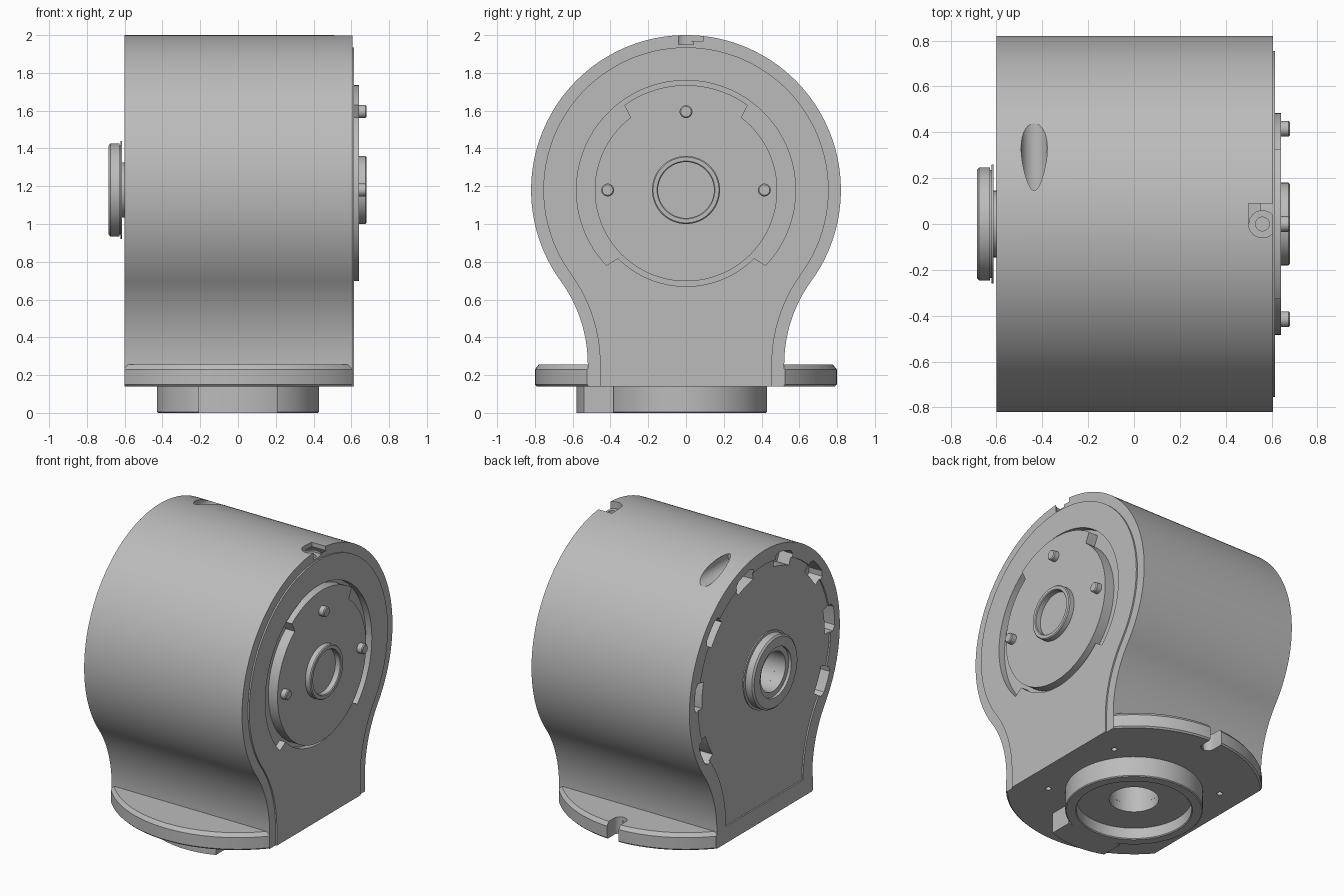
import bpy, bmesh
from math import cos, sin, pi, radians, sqrt, acos
from mathutils import Vector

cube = bpy.data.objects.get("Cube")
if cube:
    bpy.data.objects.remove(cube, do_unlink=True)

grey = bpy.data.materials.new("machined grey")
grey.use_nodes = True
GREY = (0.5, 0.5, 0.5, 1)
grey.diffuse_color = GREY
grey.node_tree.nodes["Principled BSDF"].inputs["Base Color"].default_value = GREY

AXIS_Z = 1.18      # height of the main shaft axis
X0, X1 = -0.6, 0.605


def finish(name, bm):
    bmesh.ops.remove_doubles(bm, verts=bm.verts, dist=1e-5)
    bmesh.ops.recalc_face_normals(bm, faces=bm.faces)
    me = bpy.data.meshes.new(name)
    bm.to_mesh(me)
    bm.free()
    me.materials.append(grey)
    ob = bpy.data.objects.new(name, me)
    bpy.context.collection.objects.link(ob)
    return ob


def prism(name, outline, a, b, place):
    """Extrude a 2D outline from a to b; place maps (u, v, w) to a point."""
    bm = bmesh.new()
    bottom = [bm.verts.new(place(u, v, a)) for u, v in outline]
    top = [bm.verts.new(place(u, v, b)) for u, v in outline]
    bm.faces.new(bottom)
    bm.faces.new(top)
    n = len(outline)
    for i in range(n):
        j = (i + 1) % n
        bm.faces.new((bottom[i], bottom[j], top[j], top[i]))
    return finish(name, bm)


def along_x(u, v, w):
    return Vector((w, u, v + AXIS_Z))


def along_y(u, v, w):
    return Vector((u, w, v))


def along_z(u, v, w):
    return Vector((u, v, w))


def lathe(name, profile, place, steps=96):
    """Revolve a closed (radius, height) profile."""
    bm = bmesh.new()
    rings = [[bm.verts.new(place(r * cos(2 * pi * k / steps), r * sin(2 * pi * k / steps), h))
              for k in range(steps)] for r, h in profile]
    for i in range(len(rings)):
        p, q = rings[i - 1], rings[i]
        if profile[i - 1][0] == profile[i][0] == 0:
            continue
        for k in range(steps):
            m = (k + 1) % steps
            bm.faces.new((p[k], p[m], q[m], q[k]))
    return finish(name, bm)


def circle(r, cu=0, cv=0, steps=48):
    return [(cu + r * cos(2 * pi * k / steps), cv + r * sin(2 * pi * k / steps)) for k in range(steps)]


def rect(u0, u1, v0, v1):
    return [(u0, v0), (u1, v0), (u1, v1), (u0, v1)]


def boolean(ob, cutters, operation="DIFFERENCE"):
    bpy.context.view_layer.objects.active = ob
    for c in cutters:
        c.hide_render = True
        mod = ob.modifiers.new("cut", "BOOLEAN")
        mod.operation, mod.object, mod.solver = operation, c, "EXACT"
        bpy.ops.object.modifier_apply(modifier=mod.name)


def keyhole(inset, foot):
    """Round head flowing through a fillet into a straight neck."""
    R, neck = 0.82, 0.52
    a = radians(36)
    rf = (R * cos(a) - neck) / (1 - cos(a))
    cu, cv = (R + rf) * cos(a), -(R + rf) * sin(a)
    right = [(neck - inset, foot - AXIS_Z)]
    for k in range(17):
        t = pi - a * k / 16
        right.append((cu + (rf + inset) * cos(t), cv + (rf + inset) * sin(t)))
    for k in range(1, 61):
        t = -a + (pi / 2 + a) * k / 60
        right.append(((R - inset) * cos(t), (R - inset) * sin(t)))
    return right + [(-u, v) for u, v in reversed(right[:-1])]


def stepped_disc(radius_at):
    """Disc whose radius depends on the angle away from straight up."""
    return [(radius_at(abs(d)) * sin(radians(d)), radius_at(abs(d)) * cos(radians(d)))
            for d in [k * 1.5 - 180 for k in range(240)]]


# Main housing with its slightly proud cover on the +x end
housing = prism("housing", keyhole(0, 0.14), X0, X1, along_x)
cover = prism("end_cover", keyhole(0.065, 0.14), 0.55, 0.615, along_x)
pocket = prism("cutter_pocket", stepped_disc(lambda d: 0.58 if d < 135 else 0.51), 0.57, 0.7, along_x)
bore = prism("cutter_bore", circle(0.155), -0.1, 0.4, along_z)
shaft_bore = prism("cutter_shaft_bore", circle(0.135), -0.8, -0.2, along_x)
cuts = [pocket, bore, shaft_bore]
cuts.append(prism("cutter_back_face", keyhole(0.1, 0), -0.7, X0 + 0.01, along_x))

# Vent slots around the -x rim
for side in (-1, 1):
    for deg in (17, 50, 84, 117):
        mid = radians(deg)
        arc = [mid + radians(s) for s in (-7.5, -5, 0, 5, 7.5)]
        radii = (0.745, 0.765, 0.765, 0.765, 0.745)
        outer = [(side * r * sin(t), r * cos(t)) for r, t in zip(radii, arc)]
        inner = [(side * 0.67 * sin(t), 0.67 * cos(t)) for t in reversed(arc)]
        cuts.append(prism("cutter_slot", outer + inner, -0.7, -0.5, along_x))

# Slanting scoop, counterbored screw hole and notch on the top
cuts.append(prism("cutter_scoop", circle(0.057, -0.435, 1.93), 0.08, 0.7, along_y))
top_cuts = [prism("cutter_counterbore", circle(0.06, 0.56, 0), 1.95, 2.1, along_z),
            prism("cutter_screw_hole", circle(0.03, 0.56, 0), 1.85, 2.1, along_z),
            prism("cutter_notch", rect(0.5, 0.7, 0, 0.09), 1.965, 2.1, along_z)]
boolean(housing, cuts + top_cuts)
boolean(cover, [pocket] + top_cuts)

# Round mounting flange trimmed flush with the housing ends
flange = lathe("mounting_flange", [(0, 0.14), (0.79, 0.14), (0.8, 0.15), (0.8, 0.23), (0.78, 0.255), (0, 0.255)], along_z, 128)
slab = prism("cutter_slab", rect(X0, X1, -1, 1), 0, 0.5, along_z)
boolean(flange, [slab], "INTERSECT")
notch = prism("cutter_flange_notch", circle(0.045, 0, 0.72, 24), 0, 0.5, along_z)
mouth = prism("cutter_notch_mouth", rect(-0.045, 0.045, 0.72, 0.9), 0, 0.5, along_z)
holes = [prism("cutter_bolt_hole", circle(0.018, sx * 0.43, sy * 0.32, 16), 0, 0.2, along_z)
         for sx in (-1, 1) for sy in (-1, 1)]
boolean(flange, [notch, mouth, bore] + holes)
boolean(housing, holes)

# Locating ring and key under the flange
lathe("locating_ring", [(0.155, 0.141), (0.155, 0.08), (0.36, 0.08), (0.36, 0.006),
                        (0.366, 0), (0.424, 0), (0.43, 0.006), (0.43, 0.141)], along_z)
half = acos(0.21 / 0.58)
key_arc = [-half - (pi - 2 * half) * k / 12 for k in range(13)]
prism("locating_key", [(-0.21, -0.385), (0.21, -0.385)] + [(0.58 * cos(t), 0.58 * sin(t)) for t in key_arc],
      0, 0.141, along_z)

# Rotor disc with pins and hub on the +x end
prism("rotor_disc", stepped_disc(lambda d: 0.555 if d < 37 else 0.483), 0.56, 0.64, along_x)
for u, v in ((0, 0.415), (-0.415, 0), (0.415, 0)):
    pin = lathe("drive_pin", [(0, 0.63), (0.034, 0.63), (0.034, 0.674), (0.028, 0.68), (0, 0.68)],
                lambda a, b, w, u=u, v=v: along_x(a + u, b + v, w), 24)
lathe("hub_ring", [(0.148, 0.63), (0.148, 0.675), (0.153, 0.68), (0.174, 0.68), (0.18, 0.674), (0.18, 0.63)], along_x)

# Hollow shaft collar on the -x end
lathe("shaft_collar", [(0.135, -0.56), (0.135, -0.665), (0.17, -0.665), (0.17, -0.685), (0.235, -0.685),
                       (0.247, -0.675), (0.247, -0.627), (0.235, -0.627), (0.235, -0.622),
                       (0.26, -0.622), (0.26, -0.613), (0.145, -0.613), (0.145, -0.56)], along_x)

# Remove cutters and shade the curved walls smoothly
for ob in list(bpy.context.collection.objects):
    if ob.name.startswith("cutter_"):
        bpy.data.objects.remove(ob, do_unlink=True)
bpy.ops.object.select_all(action="DESELECT")
for ob in bpy.context.collection.objects:
    if ob.type == "MESH":
        ob.select_set(True)
        bpy.context.view_layer.objects.active = ob
bpy.ops.object.shade_smooth_by_angle(angle=radians(30))
